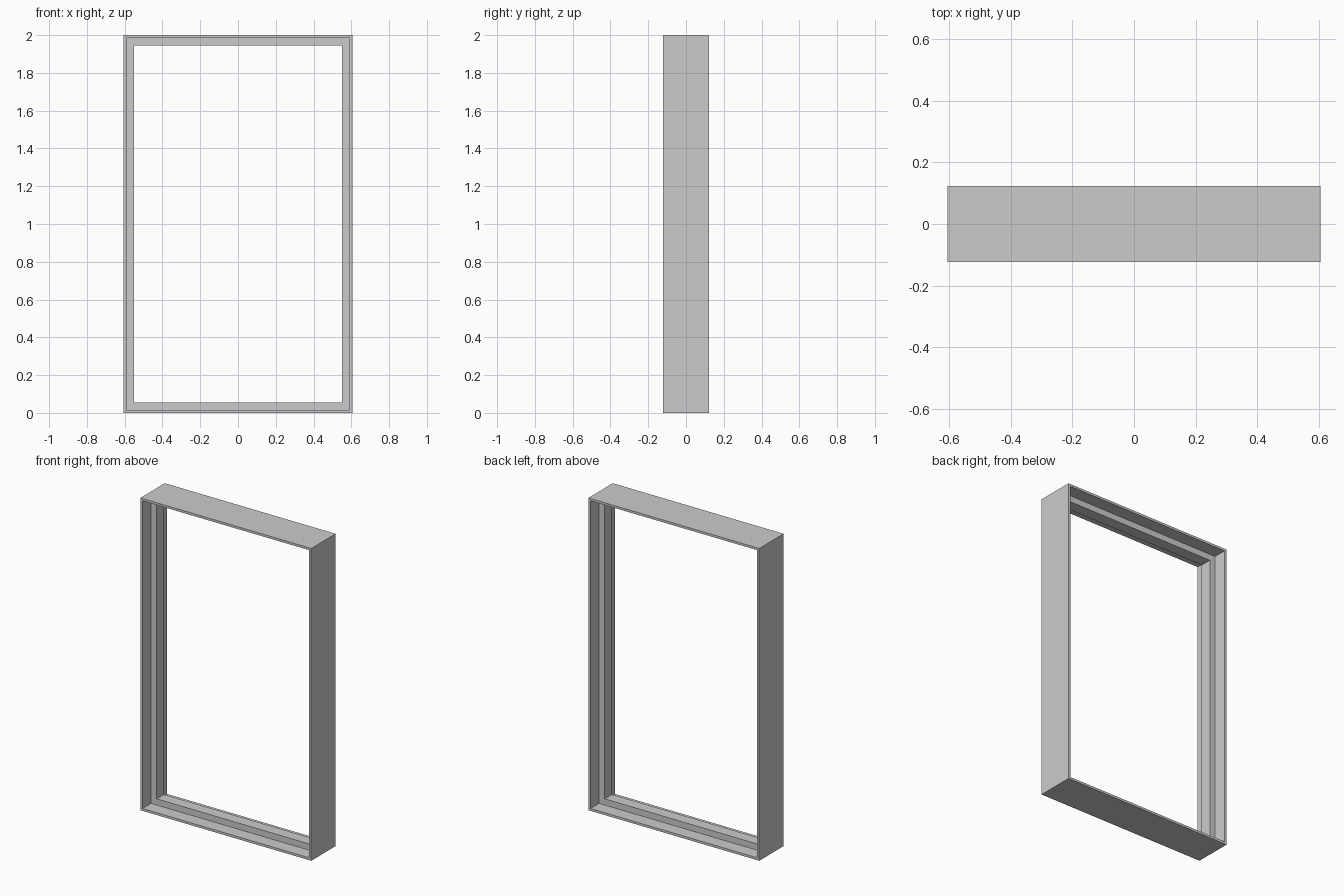
import bpy, bmesh

if "Cube" in bpy.data.objects:
    bpy.data.objects.remove(bpy.data.objects["Cube"])

W, H, D = 0.605, 2.0, 0.123      # half width, height, half depth
LIP, RIB, RIB_D = 0.015, 0.055, 0.037

# T-shaped jamb section: (inset from outer edge, y)
profile = [(0, -D), (LIP, -D), (LIP, -RIB_D), (RIB, -RIB_D),
           (RIB, RIB_D), (LIP, RIB_D), (LIP, D), (0, D)]


def sweep_frame(name, section):
    """Sweep a section around the rectangle with mitred corners."""
    bm = bmesh.new()
    loops = []
    for inset, y in section:
        x, lo, hi = W - inset, inset, H - inset
        loops.append([bm.verts.new(c) for c in
                      ((-x, y, lo), (x, y, lo), (x, y, hi), (-x, y, hi))])
    for i, a in enumerate(loops):
        b = loops[(i + 1) % len(loops)]
        for k in range(4):
            n = (k + 1) % 4
            bm.faces.new((a[k], a[n], b[n], b[k]))
    bmesh.ops.recalc_face_normals(bm, faces=bm.faces)
    mesh = bpy.data.meshes.new(name)
    bm.to_mesh(mesh)
    bm.free()
    obj = bpy.data.objects.new(name, mesh)
    bpy.context.collection.objects.link(obj)
    return obj


# Door frame with a central stop rib
sweep_frame("door_frame", profile)
